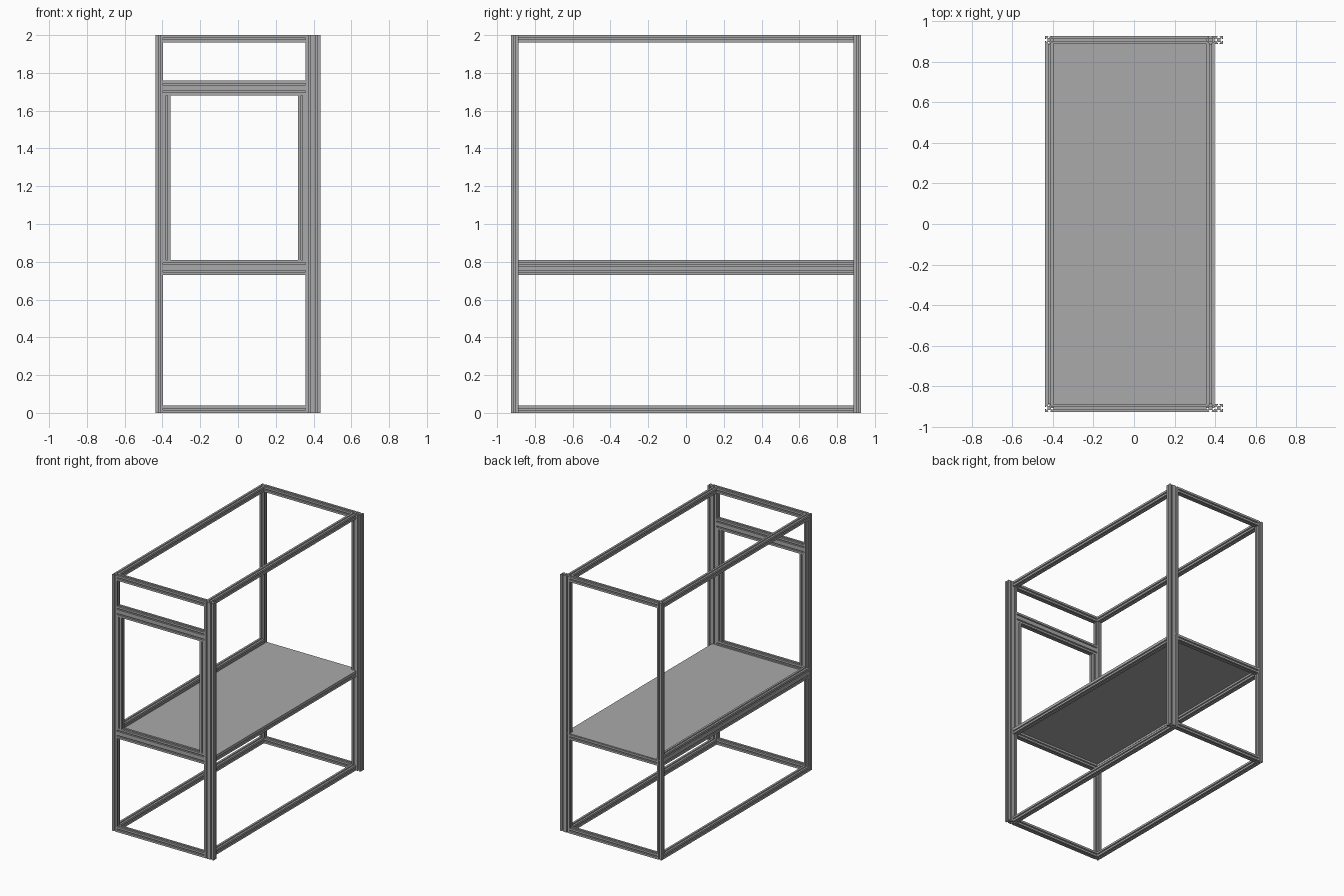
import bpy, bmesh
from mathutils import Vector, Matrix

cube = bpy.data.objects.get("Cube")
if cube:
    bpy.data.objects.remove(cube)

S = 0.04                      # width of one slotted section
XO, YO, H = 0.437, 0.926, 2.0  # half width, half depth, height
XL = -XO + S                  # inner face of the single posts
XR = XO - 2 * S               # inner face of the double posts
YI = YO - S
SHELF = 0.77

grey = bpy.data.materials.new("aluminium_grey")
grey.use_nodes = True
grey.diffuse_color = (0.4, 0.4, 0.4, 1)
grey.node_tree.nodes["Principled BSDF"].inputs["Base Color"].default_value = (0.4, 0.4, 0.4, 1)

# One side of the slotted section, turned four times to close the outline
SIDE = [(-.5, -.5), (-.11, -.5), (-.11, -.4), (-.25, -.4), (-.25, -.36), (-.12, -.23),
        (.12, -.23), (.25, -.36), (.25, -.4), (.11, -.4), (.11, -.5)]
OUTLINE = [Matrix.Rotation(q * 1.5707963, 2) @ Vector(p) for q in range(4) for p in SIDE]


def finish(name, bm):
    bmesh.ops.recalc_face_normals(bm, faces=bm.faces)
    mesh = bpy.data.meshes.new(name)
    bm.to_mesh(mesh)
    bm.free()
    mesh.materials.append(grey)
    obj = bpy.data.objects.new(name, mesh)
    bpy.context.collection.objects.link(obj)
    return obj


def beam(name, lo, hi):
    """Fill a box with slotted sections running along its longest side."""
    lo, hi = Vector(lo), Vector(hi)
    size = hi - lo
    axis = max(range(3), key=lambda i: size[i])
    u, v = (axis + 1) % 3, (axis + 2) % 3
    bm = bmesh.new()
    for i in range(max(1, round(size[u] / S))):
        for j in range(max(1, round(size[v] / S))):
            verts = []
            for p in OUTLINE:
                co = lo.copy()
                co[u] += (i + 0.5 + p.x) * S
                co[v] += (j + 0.5 + p.y) * S
                verts.append(bm.verts.new(co))
            face = bm.faces.new(verts)
            new = bmesh.ops.extrude_face_region(bm, geom=[face], use_keep_orig=True)["geom"]
            move = Vector()
            move[axis] = size[axis]
            bmesh.ops.translate(bm, vec=move,
                                verts=[g for g in new if isinstance(g, bmesh.types.BMVert)])
    return finish(name, bm)


# Corner posts and cross rails at the front and back
for end, y in (("front", -YO), ("back", YI)):
    beam(end + "_single_post", (-XO, y, 0), (XL, y + S, H))
    beam(end + "_double_post", (XR, y, 0), (XO, y + S, H))
    shelf_top = SHELF + S if end == "front" else SHELF
    for part, z0, z1 in (("bottom", 0, S), ("shelf", SHELF - S, shelf_top), ("top", H - S, H)):
        beam(f"{end}_{part}_rail", (XL, y, z0), (XR, y + S, z1))

# Long rails on both sides
for side, x, shelf_top in (("right", -XO, SHELF + S), ("left", XR, SHELF)):
    for part, z0, z1 in (("bottom", 0, S), ("shelf", SHELF - S, shelf_top), ("top", H - S, H)):
        beam(f"{side}_{part}_rail", (x, -YI, z0), (x + S, YI, z1))

# Front opening frame
beam("opening_header", (XL, -YO, 1.68), (XR, -YI, 1.76))
for side, x in (("right", XL), ("left", XR - S)):
    beam(side + "_opening_upright", (x, -YO, SHELF + S), (x + S, -YI, 1.68))

# Shelf board lying on the lower rails
lo, hi = Vector((-XO + S / 2, -YI - S / 2, SHELF)), Vector((XR + S, YO - 0.004, SHELF + 0.006))
bm = bmesh.new()
bmesh.ops.create_cube(bm, size=1)
bmesh.ops.scale(bm, vec=hi - lo, verts=bm.verts)
bmesh.ops.translate(bm, vec=(lo + hi) / 2, verts=bm.verts)
finish("shelf_board", bm)
